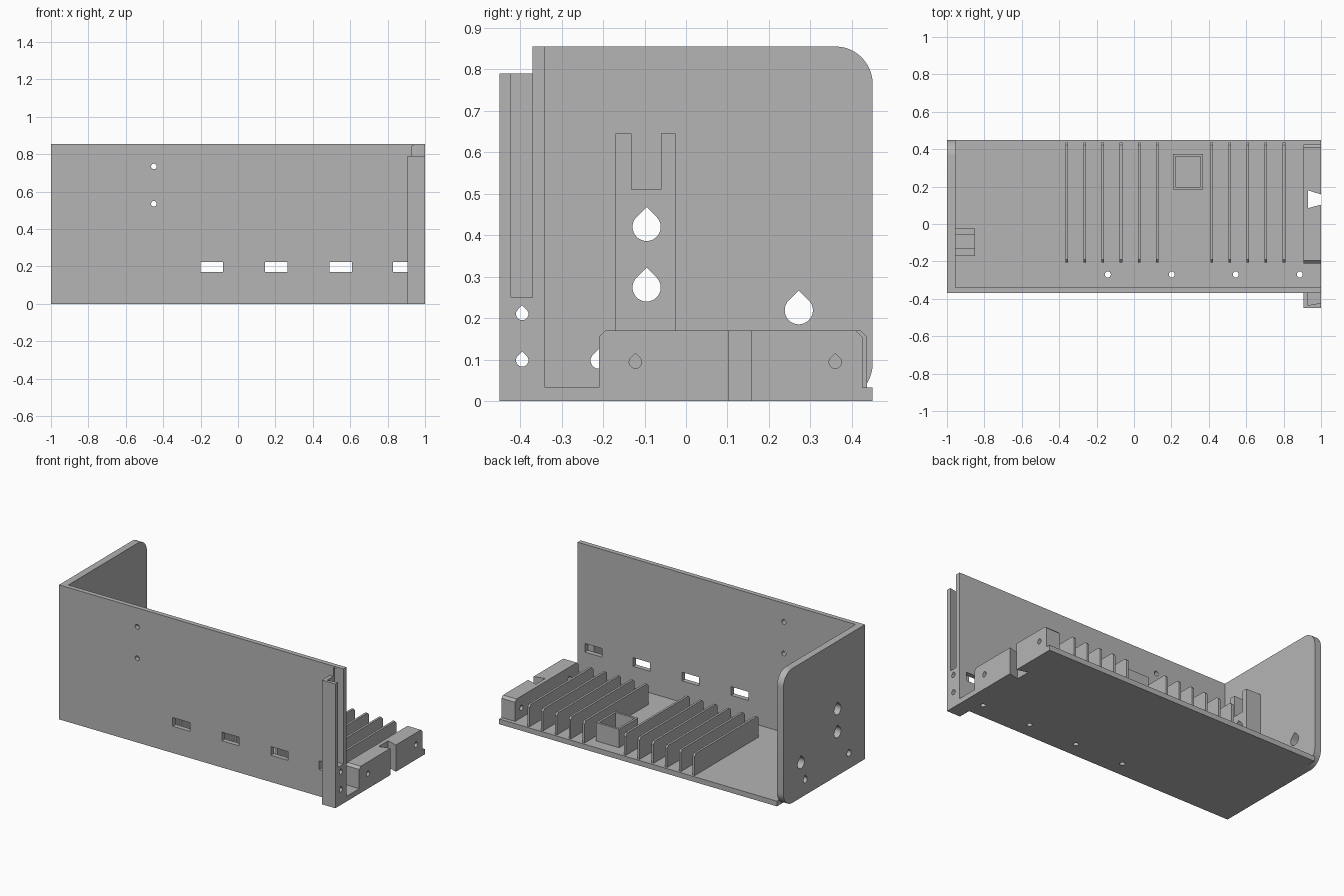
import bpy, bmesh, math

if "Cube" in bpy.data.objects:
    bpy.data.objects.remove(bpy.data.objects["Cube"], do_unlink=True)

grey = bpy.data.materials.new("plain grey")
grey.use_nodes = True
colour = (0.46, 0.46, 0.46, 1)
grey.diffuse_color = colour
next(n for n in grey.node_tree.nodes if n.type == "BSDF_PRINCIPLED").inputs["Base Color"].default_value = colour

PLACE = {
    "x": lambda a, b, t: (t, a, b),
    "y": lambda a, b, t: (a, t, b),
    "z": lambda a, b, t: (a, b, t),
}


def prism(name, axis, lo, hi, *outlines):
    """Extrude closed outlines along an axis into one object."""
    bm = bmesh.new()
    for pts in outlines:
        low = [bm.verts.new(PLACE[axis](a, b, lo)) for a, b in pts]
        high = [bm.verts.new(PLACE[axis](a, b, hi)) for a, b in pts]
        bm.faces.new(low)
        bm.faces.new(high[::-1])
        for i in range(len(pts)):
            j = (i + 1) % len(pts)
            bm.faces.new((low[j], low[i], high[i], high[j]))
    bmesh.ops.recalc_face_normals(bm, faces=bm.faces)
    mesh = bpy.data.meshes.new(name)
    bm.to_mesh(mesh)
    bm.free()
    mesh.materials.append(grey)
    obj = bpy.data.objects.new(name, mesh)
    bpy.context.collection.objects.link(obj)
    return obj


def cut(obj, axis, lo, hi, *outlines):
    """Subtract extruded outlines from an object."""
    cutter = prism("cutter", axis, lo, hi, *outlines)
    cutter.hide_render = True
    mod = obj.modifiers.new("cut", "BOOLEAN")
    mod.solver = "EXACT"
    mod.object = cutter
    bpy.context.view_layer.update()
    mesh = bpy.data.meshes.new_from_object(obj.evaluated_get(bpy.context.evaluated_depsgraph_get()))
    obj.modifiers.clear()
    obj.data = mesh
    bpy.data.objects.remove(cutter, do_unlink=True)


def rect(a0, a1, b0, b1):
    return [(a0, b0), (a1, b0), (a1, b1), (a0, b1)]


def arc(a, b, r, start, end, steps=12):
    angles = [math.radians(start + (end - start) * i / steps) for i in range(steps + 1)]
    return [(a + r * math.cos(t), b + r * math.sin(t)) for t in angles]


def circle(a, b, r):
    return arc(a, b, r, 0, 345, 23)


def teardrop(a, b, r):
    return arc(a, b, r, 135, 405, 24) + [(a, b + r * math.sqrt(2))]


FLOOR, TOP, INNER, BACK = 0.033, 0.855, -0.955, 0.45
FRONT, WALL = -0.37, -0.34

# Floor plate with a row of screw holes and the dovetail notch
dovetail = [(0.93, 0.085), (1.02, 0.108), (1.02, 0.152), (0.93, 0.18)]
holes = [circle(-0.14 + 0.342 * i, -0.27, 0.016) for i in range(4)]
base = prism("floor_plate", "z", 0, FLOOR, rect(INNER, 1, WALL, BACK))
cut(base, "z", -0.1, 0.1, dovetail, *holes)

# Front wall with slots and two pin holes
front = prism("front_wall", "y", FRONT, WALL, rect(INNER, 1, 0, TOP))
slots = [rect(x, x + 0.12, 0.17, 0.225) for x in (-0.2, 0.145, 0.49, 0.83)]
cut(front, "y", -0.5, -0.2, *slots, *[circle(-0.45, z, 0.015) for z in (0.535, 0.735)])

# End wall with rounded back corners and teardrop holes
big_holes = [teardrop(-0.095, z, 0.034) for z in (0.274, 0.42)]
outline = [(FRONT, TOP), (FRONT, 0)] + arc(0.36, 0.09, 0.09, -90, 0) + arc(0.36, TOP - 0.09, 0.09, 0, 90)
end = prism("end_wall", "x", -1, INNER, outline)
cut(end, "x", -1.1, -0.9, *big_holes, teardrop(0.272, 0.219, 0.034),
    *[teardrop(y, 0.098, 0.02) for y in (-0.21, 0.23)])

# Forked bracket on the inside of the end wall
bracket = prism("forked_bracket", "x", INNER, -0.85, [
    (-0.17, FLOOR), (-0.025, FLOOR), (-0.025, 0.645), (-0.06, 0.645),
    (-0.06, 0.51), (-0.132, 0.51), (-0.132, 0.645), (-0.17, 0.645)])
cut(bracket, "x", -1.1, -0.8, *big_holes)

# Grooved post on the front corner
groove = [(0.93, -0.36), (0.93, -0.435), (1.02, -0.418), (1.02, FRONT), (0.98, FRONT)]
post = prism("corner_post", "z", 0, 0.79, rect(0.905, 1, -0.45, FRONT))
for part in (post, front):
    cut(part, "z", 0.25, 0.845, groove)
cut(post, "x", 0.8, 1.1, *[teardrop(-0.395, z, 0.015) for z in (0.098, 0.21)])

# Side block with bevelled ends, screw holes and dovetail notch
block = prism("side_block", "x", 0.905, 1, [
    (-0.21, FLOOR), (0.425, FLOOR), (0.425, 0.155), (0.41, 0.17), (-0.195, 0.17), (-0.21, 0.155)])
cut(block, "z", -0.1, 0.3, dovetail)
cut(block, "x", 0.8, 1.1, *[teardrop(y, 0.094, 0.015) for y in (-0.122, 0.36)])

# Two groups of thin fins
for start, count in ((-0.36, 6), (0.415, 5)):
    for i in range(count):
        x = start + 0.0968 * i
        prism("fin", "x", x - 0.007, x + 0.007, [
            (-0.205, FLOOR), (0.437, FLOOR), (0.437, 0.155), (0.422, 0.17), (-0.19, 0.17), (-0.205, 0.155)])

# Open square socket between the fin groups
socket = prism("square_socket", "z", FLOOR, 0.15, rect(0.208, 0.37, 0.185, 0.375))
cut(socket, "z", FLOOR + 0.002, 0.3, rect(0.222, 0.356, 0.199, 0.361))

# Smooth the rounded corners and holes, keeping edges sharp
bpy.ops.object.select_all(action="DESELECT")
for part in (base, front, end, bracket, post, block):
    part.select_set(True)
    bpy.context.view_layer.objects.active = part
bpy.ops.object.shade_smooth_by_angle(angle=math.radians(30))
